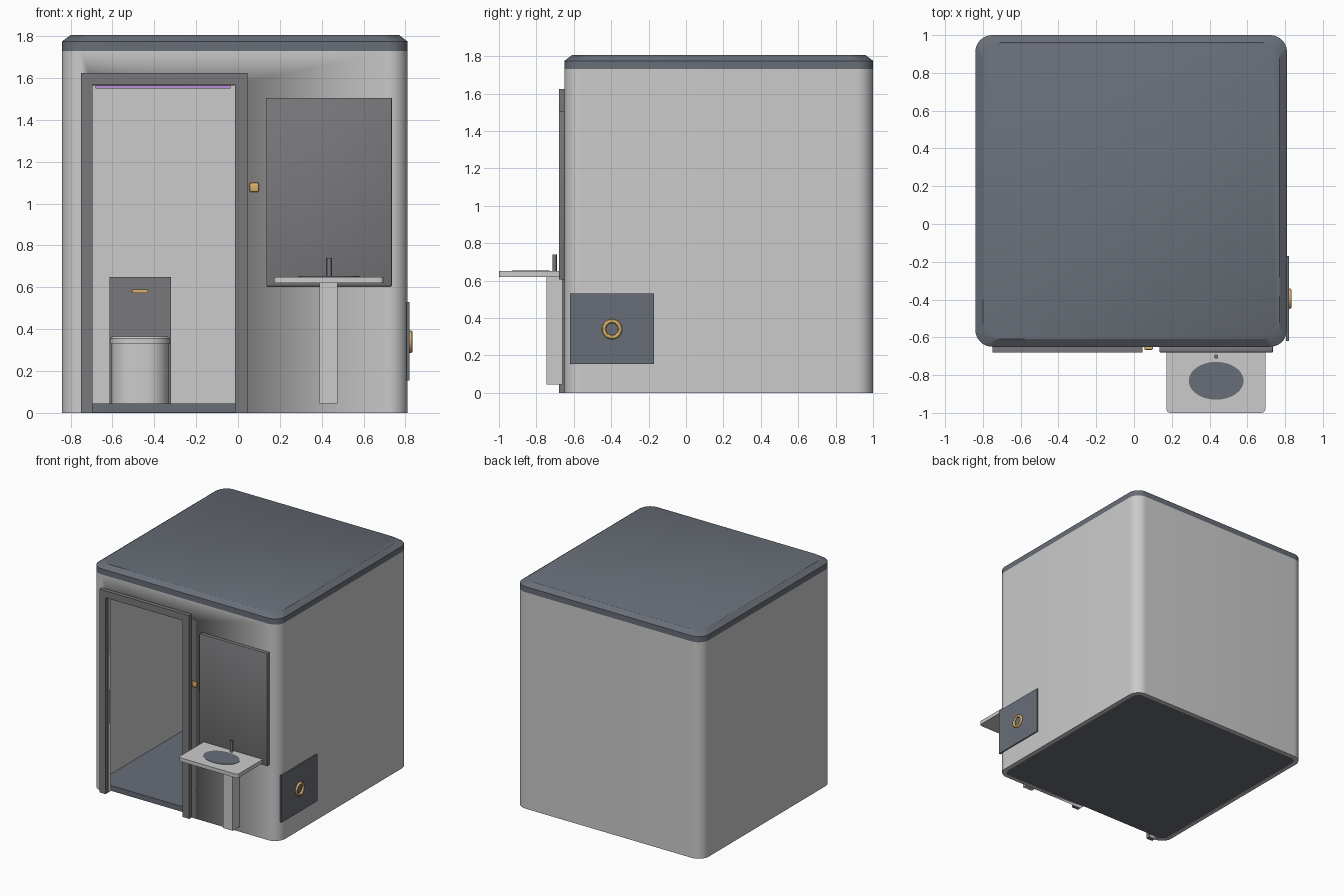
import bpy, bmesh, math

if "Cube" in bpy.data.objects:
    bpy.data.objects.remove(bpy.data.objects["Cube"])


def mat(name, rgb):
    m = bpy.data.materials.new(name)
    m.diffuse_color = (*rgb, 1)
    m.use_nodes = True
    m.node_tree.nodes["Principled BSDF"].inputs["Base Color"].default_value = m.diffuse_color
    return m


SLATE = mat("slate", (0.14, 0.155, 0.185))
FRAME = mat("dark_grey", (0.19, 0.19, 0.20))
GOLD = mat("gold", (0.70, 0.45, 0.14))
VIOLET = mat("violet", (0.50, 0.28, 0.75))


def outline(x0, x1, y0, y1, r, n=10):
    """Rounded rectangle as a counter-clockwise list of points."""
    pts = []
    for cx, cy, a in ((x1 - r, y1 - r, 0), (x0 + r, y1 - r, 90),
                      (x0 + r, y0 + r, 180), (x1 - r, y0 + r, 270)):
        for i in range(n + 1):
            t = math.radians(a + 90 * i / n)
            pts.append((cx + r * math.cos(t), cy + r * math.sin(t)))
    return pts


def loft(name, rings, material=None, closed=False):
    """Skin a list of (outline, z) rings; closed joins last to first."""
    bm = bmesh.new()
    vs = [[bm.verts.new((x, y, z)) for x, y in pts] for pts, z in rings]
    pairs = list(zip(vs, vs[1:])) + ([(vs[-1], vs[0])] if closed else [])
    for a, b in pairs:
        for i in range(len(a)):
            j = (i + 1) % len(a)
            bm.faces.new((a[i], a[j], b[j], b[i]))
    if not closed:
        bm.faces.new(vs[0][::-1])
        bm.faces.new(vs[-1])
    bmesh.ops.recalc_face_normals(bm, faces=bm.faces)
    me = bpy.data.meshes.new(name)
    bm.to_mesh(me)
    bm.free()
    ob = bpy.data.objects.new(name, me)
    bpy.context.collection.objects.link(ob)
    return finish(ob, name, material)


def finish(ob, name, material):
    ob.name = name
    if material:
        ob.data.materials.append(material)
    bpy.ops.object.select_all(action='DESELECT')
    bpy.context.view_layer.objects.active = ob
    ob.select_set(True)
    bpy.ops.object.shade_smooth_by_angle(angle=math.radians(30))
    return ob


def box(name, x, y, z, material=None, bevel=0):
    bpy.ops.mesh.primitive_cube_add(size=1, location=[sum(p) / 2 for p in (x, y, z)])
    ob = bpy.context.object
    ob.scale = [p[1] - p[0] for p in (x, y, z)]
    bpy.ops.object.transform_apply(location=False, rotation=False)
    if bevel:
        m = ob.modifiers.new("bevel", 'BEVEL')
        m.width, m.segments = bevel, 2
        bpy.ops.object.modifier_apply(modifier=m.name)
    return finish(ob, name, material)


def cylinder(name, loc, r, depth, material=None, rot=(0, 0, 0), scale=(1, 1, 1)):
    bpy.ops.mesh.primitive_cylinder_add(vertices=40, radius=r, depth=depth,
                                        location=loc, rotation=rot)
    ob = bpy.context.object
    ob.scale = scale
    return finish(ob, name, material)


# Cabin shell with door opening
X0, X1, Y0, Y1, R, T = -0.84, 0.81, -0.65, 1.0, 0.09, 0.035
outer = outline(X0, X1, Y0, Y1, R)
inner = outline(X0 + T, X1 - T, Y0 + T, Y1 - T, R - T)
walls = loft("cabin_walls", [(outer, 0), (outer, 1.73), (inner, 1.73), (inner, 0)], closed=True)
cutter = box("door_cutter", (-0.695, -0.015), (-0.8, -0.5), (-0.1, 1.565))
cutter.hide_render = True
cut = walls.modifiers.new("door", 'BOOLEAN')
cut.object, cut.operation, cut.solver = cutter, 'DIFFERENCE', 'EXACT'
bpy.context.view_layer.objects.active = walls
bpy.ops.object.modifier_apply(modifier="door")
bpy.data.objects.remove(cutter)

# Floor and chamfered roof
loft("floor", [(inner, 0.003), (inner, 0.045)], SLATE)
top = outline(X0 + 0.04, X1 - 0.04, Y0 + 0.04, Y1 - 0.04, R)
loft("roof", [(outer, 1.73), (outer, 1.775), (top, 1.805)], SLATE)

# Door frame
fy = (-0.68, -0.648)
box("door_frame_left", (-0.75, -0.695), fy, (0, 1.625), FRAME)
box("door_frame_right", (-0.015, 0.045), fy, (0, 1.625), FRAME)
box("door_frame_top", (-0.695, -0.015), fy, (1.57, 1.625), FRAME)
box("light_strip", (-0.68, -0.035), (-0.645, -0.62), (1.55, 1.566), VIOLET)
box("door_switch", (0.055, 0.10), (-0.667, -0.648), (1.055, 1.10), GOLD, 0.008)

# Mirror
box("mirror", (0.135, 0.735), fy, (0.605, 1.505), FRAME, 0.004)

# Wash basin
slab = outline(0.172, 0.695, -1.0, -0.66, 0.02, 4)
loft("basin_counter", [(slab, 0.62), (slab, 0.65)])
cylinder("basin_bowl", (0.435, -0.83, 0.647), 0.1, 0.012, SLATE, scale=(1.45, 1, 1))
cylinder("faucet", (0.435, -0.702, 0.695), 0.011, 0.09, FRAME)
box("basin_column", (0.39, 0.475), (-0.745, -0.66), (0.045, 0.622))

# Side hatch with pull ring
box("side_hatch", (0.805, 0.82), (-0.62, -0.17), (0.155, 0.53), SLATE)
bpy.ops.mesh.primitive_torus_add(location=(0.823, -0.395, 0.34), rotation=(0, math.pi / 2, 0),
                                 major_radius=0.043, minor_radius=0.011,
                                 major_segments=40, minor_segments=12)
finish(bpy.context.object, "hatch_ring", GOLD)

# Toilet against the back wall
box("toilet_tank", (-0.615, -0.32), (0.83, 0.965), (0.045, 0.65), FRAME)
bowl = outline(-0.605, -0.33, 0.45, 0.9, 0.11)
loft("toilet_bowl", [(bowl, 0.045), (bowl, 0.33)])
lid = outline(-0.61, -0.325, 0.44, 0.83, 0.11)
lid_top = outline(-0.60, -0.335, 0.45, 0.82, 0.10)
loft("toilet_lid", [(lid, 0.33), (lid, 0.355), (lid_top, 0.365)])
box("flush_button", (-0.505, -0.43), (0.82, 0.832), (0.573, 0.59), GOLD)
